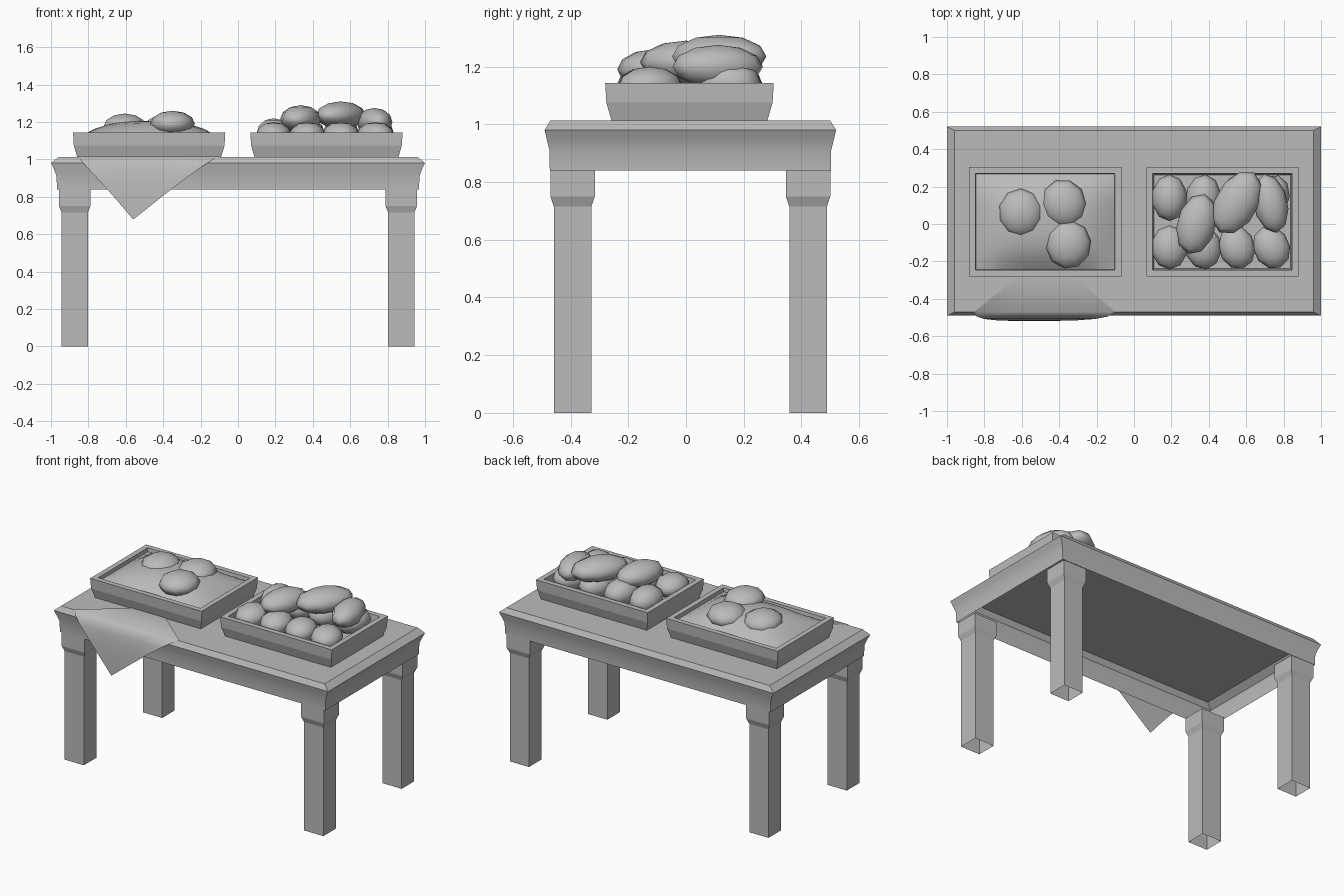
import bpy, bmesh, math

if "Cube" in bpy.data.objects:
    bpy.data.objects.remove(bpy.data.objects["Cube"])

grey = bpy.data.materials.new("plain_grey")
grey.use_nodes = True
grey.diffuse_color = (0.5, 0.5, 0.5, 1)
grey.node_tree.nodes["Principled BSDF"].inputs["Base Color"].default_value = (0.5, 0.5, 0.5, 1)


def finish(name, bm, angle=None, fix_normals=True):
    if fix_normals:
        bmesh.ops.recalc_face_normals(bm, faces=bm.faces[:])
    mesh = bpy.data.meshes.new(name)
    bm.to_mesh(mesh)
    bm.free()
    mesh.materials.append(grey)
    obj = bpy.data.objects.new(name, mesh)
    bpy.context.collection.objects.link(obj)
    if angle:
        bpy.ops.object.select_all(action='DESELECT')
        obj.select_set(True)
        bpy.context.view_layer.objects.active = obj
        bpy.ops.object.shade_smooth_by_angle(angle=math.radians(angle))
    return obj


def loft(name, cx, cy, rings, cap_start=False, cap_end=False, angle=None):
    """Stack of rectangles (half width, half depth, height) joined by walls."""
    bm = bmesh.new()
    loops = [[bm.verts.new((cx + sx * hx, cy + sy * hy, z))
              for sx, sy in ((-1, -1), (1, -1), (1, 1), (-1, 1))]
             for hx, hy, z in rings]
    for low, high in zip(loops, loops[1:]):
        for i in range(4):
            j = (i + 1) % 4
            bm.faces.new((low[i], low[j], high[j], high[i]))
    if cap_start:
        bm.faces.new(loops[0][::-1])
    if cap_end:
        bm.faces.new(loops[-1])
    return finish(name, bm, angle, fix_normals=False)


def lump(name, center, size, turn=0, tilt=0):
    """Rounded low-poly lump."""
    bm = bmesh.new()
    bmesh.ops.create_uvsphere(bm, u_segments=10, v_segments=6, radius=1)
    obj = finish(name, bm, 60)
    obj.location = center
    obj.scale = size
    obj.rotation_euler = (math.radians(tilt), 0, math.radians(turn))
    return obj


# Table top: open-bottomed shell with a moulded edge
MID_Y = 0.015
loft("table_top", 0, MID_Y,
     [(0.968, 0.487, 0.84), (0.97, 0.488, 0.91), (0.985, 0.498, 0.95),
      (1.0, 0.505, 0.98), (0.96, 0.485, 1.013)], cap_end=True, angle=30)

# Legs: hollow posts with a wider block at the top
for side, sx in (("left", 1), ("right", -1)):
    for end, sy in (("front", -1), ("back", 1)):
        loft(f"{end}_{side}_leg", sx * 0.873, MID_Y + sy * 0.408,
             [(0.07, 0.065, 0), (0.07, 0.065, 0.715),
              (0.084, 0.077, 0.75), (0.084, 0.077, 0.84)])

# Trays
for side, x in (("left", 0.473), ("right", -0.475)):
    loft(f"{side}_tray", x, 0.012,
         [(0.385, 0.27, 1.013), (0.403, 0.288, 1.075), (0.407, 0.292, 1.143),
          (0.373, 0.258, 1.143), (0.365, 0.25, 1.08)],
         cap_start=True, cap_end=True)

# Domed filling in the right tray
bm = bmesh.new()
bmesh.ops.create_grid(bm, x_segments=10, y_segments=8, size=1)
for v in bm.verts:
    u, w = v.co.x, v.co.y
    dome = (1 - abs(u) ** 3) * (1 - abs(w) ** 3)
    v.co = (-0.475 + 0.37 * u, 0.012 + 0.255 * w, 1.12 + 0.085 * dome)
finish("tray_filling", bm, 60, fix_normals=False)

# Three lumps half sunk in the filling
for i, (x, y, z, turn) in enumerate([
        (-0.605, 0.06, 1.175, 0), (-0.375, 0.11, 1.175, 20), (-0.35, -0.11, 1.19, -10)]):
    lump(f"sunken_lump_{i + 1}", (x, y, z), (0.12, 0.13, 0.07), turn)

# Lower layer of the heap in the left tray
for i, x in enumerate((0.19, 0.37, 0.55, 0.735)):
    lump(f"front_heap_lump_{i + 1}", (x, -0.125, 1.13), (0.098, 0.118, 0.07), i * 8)
    lump(f"back_heap_lump_{i + 1}", (x, 0.14, 1.14), (0.095, 0.125, 0.08), -i * 6)

# Upper layer of the heap
lump("top_lump_1", (0.335, 0.0, 1.215), (0.105, 0.165, 0.075), -15)
lump("top_lump_2", (0.55, 0.115, 1.235), (0.115, 0.185, 0.075), -30)
lump("top_lump_3", (0.73, 0.11, 1.2), (0.092, 0.16, 0.075), 12)

# Cloth: diamond lying under the right tray and hanging over the front edge
rows = [(-0.17, 1.017, -0.48, -0.46), (-0.28, 1.017, -0.62, -0.32),
        (-0.47, 1.017, -0.855, -0.1), (-0.495, 0.995, -0.84, -0.14),
        (-0.508, 0.95, -0.8, -0.21), (-0.515, 0.88, -0.735, -0.305),
        (-0.518, 0.79, -0.655, -0.42), (-0.518, 0.68, -0.562, -0.558)]
bm = bmesh.new()
grid = [[bm.verts.new((a + (b - a) * k / 4, y, z)) for k in range(5)]
        for y, z, a, b in rows]
for r, s in zip(grid, grid[1:]):
    for k in range(4):
        bm.faces.new((s[k], s[k + 1], r[k + 1], r[k]))
finish("draped_cloth", bm, 60, fix_normals=False)
